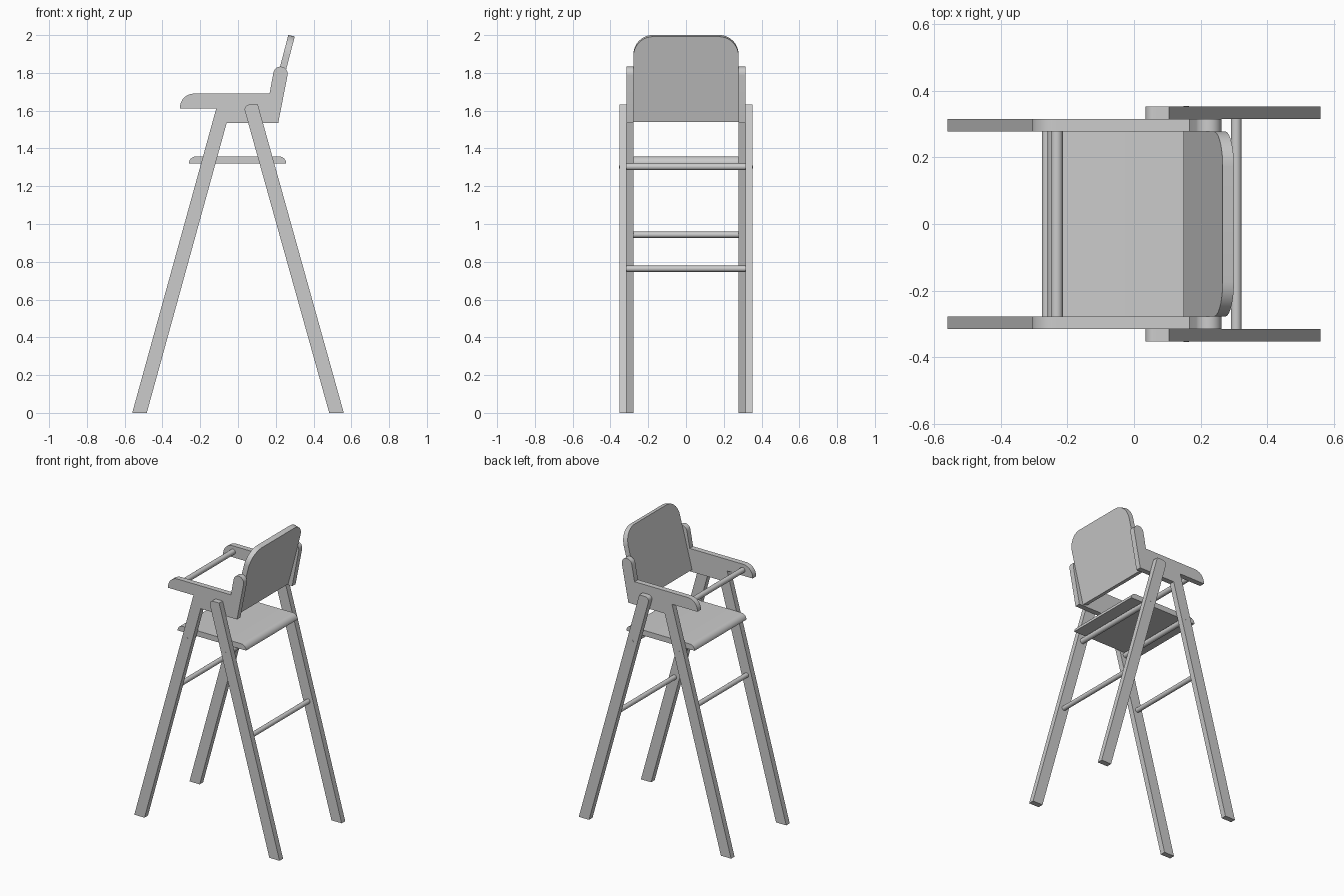
import bpy, bmesh
from math import sin, cos, radians, pi
from mathutils import Matrix

if "Cube" in bpy.data.objects:
    bpy.data.objects.remove(bpy.data.objects["Cube"])

INNER, MID, OUTER = 0.278, 0.315, 0.353   # y limits of the two layers of legs


def arc(cx, cz, r, a0, a1, n=10):
    """Points on an arc, angles in degrees."""
    return [(cx + r * cos(radians(a0 + (a1 - a0) * i / n)),
             cz + r * sin(radians(a0 + (a1 - a0) * i / n))) for i in range(n + 1)]


def finish(bm, name):
    bmesh.ops.recalc_face_normals(bm, faces=bm.faces)
    mesh = bpy.data.meshes.new(name)
    bm.to_mesh(mesh)
    bm.free()
    ob = bpy.data.objects.new(name, mesh)
    bpy.context.collection.objects.link(ob)
    bpy.ops.object.select_all(action='DESELECT')
    bpy.context.view_layer.objects.active = ob
    ob.select_set(True)
    bpy.ops.object.shade_smooth_by_angle(angle=radians(30))
    return ob


def board(name, points, y0, y1):
    """Extrude an xz profile from y0 to y1."""
    bm = bmesh.new()
    face = bm.faces.new([bm.verts.new((x, y0, z)) for x, z in points])
    new = bmesh.ops.extrude_face_region(bm, geom=[face])['geom']
    verts = [v for v in new if isinstance(v, bmesh.types.BMVert)]
    bmesh.ops.translate(bm, verts=verts, vec=(0, y1 - y0, 0))
    return finish(bm, name)


def rod(name, x, z, r, y0, y1):
    """Round bar along y."""
    bm = bmesh.new()
    m = Matrix.Translation((x, (y0 + y1) / 2, z)) @ Matrix.Rotation(pi / 2, 4, 'X')
    bmesh.ops.create_cone(bm, cap_ends=True, segments=24, radius1=r, radius2=r,
                          depth=y1 - y0, matrix=m)
    return finish(bm, name)


# Side frame: front leg, armrest and backrest support in one piece
side_profile = [(-0.56, 0), (-0.483, 0), (-0.06, 1.535), (0.213, 1.535)]
side_profile += arc(0.225, 1.795, 0.038, -11, 169, 16)
side_profile += [(0.167, 1.69)]
side_profile += arc(-0.234, 1.617, 0.073, 90, 180)
side_profile += [(-0.307, 1.612), (-0.115, 1.612)]

# Back leg with one rounded top corner
leg_profile = [(0.483, 0), (0.56, 0), (0.105, 1.632)]
leg_profile += arc(0.06, 1.607, 0.025, 90, 180, 6)
leg_profile += [(0.036, 1.6)]

for side, s in (("left", 1), ("right", -1)):
    board("side_frame_" + side, side_profile, *sorted((s * INNER, s * MID)))
    board("back_leg_" + side, leg_profile, *sorted((s * MID, s * OUTER)))
    # Small pins showing on the outer leg faces
    rod("front_pin_" + side, -0.163, 1.303, 0.008, *sorted((s * 0.30, s * (MID + 0.001))))
    rod("back_pin_" + side, 0.157, 1.303, 0.008, *sorted((s * 0.33, s * (OUTER + 0.001))))

# Seat with rounded front and back upper edges
seat_profile = [(-0.26, 1.32), (0.255, 1.32)]
seat_profile += arc(0.219, 1.321, 0.036, 0, 90, 8) + arc(-0.224, 1.321, 0.036, 90, 180, 8)
board("seat", seat_profile, -INNER, INNER)

# Cross bars
rod("seat_bar_front", -0.163, 1.303, 0.018, -INNER, INNER)
rod("seat_bar_back", 0.157, 1.303, 0.018, -MID, MID)
rod("front_rung", -0.261, 0.943, 0.016, -INNER, INNER)
rod("back_rung", 0.307, 0.763, 0.016, -MID, MID)
rod("armrest_bar", -0.232, 1.65, 0.018, -INNER, INNER)

# Backrest: upright panel with rounded top corners, leaned back
height, r = 0.466, 0.105
outline = [(-INNER, 0), (INNER, 0)]
outline += arc(INNER - r, height - r, r, 0, 90) + arc(r - INNER, height - r, r, 90, 180)
back = board("backrest", outline, 0, 0.035)
back.data.transform(Matrix.Translation((0.149, 0, 1.55)) @ Matrix.Rotation(radians(14.6), 4, 'Y')
                    @ Matrix.Rotation(-pi / 2, 4, 'Z'))
